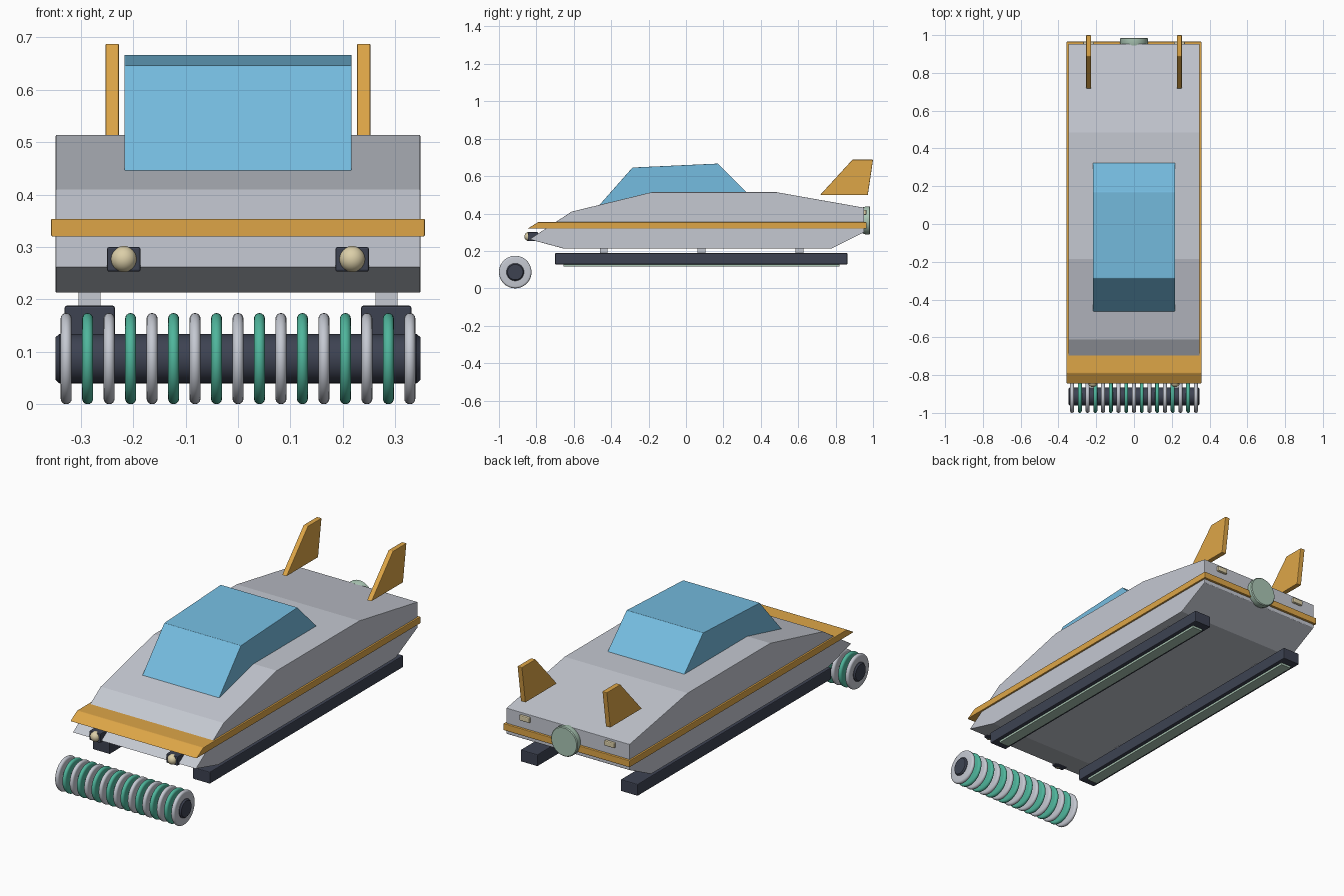
import bpy, bmesh, math

if "Cube" in bpy.data.objects:
    bpy.data.objects.remove(bpy.data.objects["Cube"])


def material(name, r, g, b):
    lin = [c / 12.92 if c < 0.04045 else ((c + 0.055) / 1.055) ** 2.4 for c in (r, g, b)]
    m = bpy.data.materials.new(name)
    m.diffuse_color = (*lin, 1)
    m.use_nodes = True
    m.node_tree.nodes["Principled BSDF"].inputs["Base Color"].default_value = m.diffuse_color
    return m


GREY = material("light grey", 0.77, 0.785, 0.82)
ORANGE = material("amber", 0.87, 0.65, 0.28)
BLUE = material("glass blue", 0.46, 0.74, 0.88)
DARK = material("dark slate", 0.24, 0.26, 0.32)
TEAL = material("teal", 0.31, 0.71, 0.61)
PALE = material("pale green", 0.67, 0.78, 0.71)
CREAM = material("cream", 0.86, 0.81, 0.66)


def finish(name, bm, mat, bevel=0, smooth=False):
    bmesh.ops.recalc_face_normals(bm, faces=bm.faces)
    me = bpy.data.meshes.new(name)
    bm.to_mesh(me)
    bm.free()
    me.materials.append(mat)
    ob = bpy.data.objects.new(name, me)
    bpy.context.collection.objects.link(ob)
    if bevel:
        mod = ob.modifiers.new("bevel", 'BEVEL')
        mod.width = bevel
        mod.segments = 2
    if smooth:
        bpy.ops.object.select_all(action='DESELECT')
        ob.select_set(True)
        bpy.context.view_layer.objects.active = ob
        bpy.ops.object.shade_smooth_by_angle(angle=math.radians(35))
    return ob


def prism(name, profile, x0, x1, mat, bevel=0):
    """Extrude a (y, z) side profile from x0 to x1."""
    bm = bmesh.new()
    a = [bm.verts.new((x0, y, z)) for y, z in profile]
    b = [bm.verts.new((x1, y, z)) for y, z in profile]
    bm.faces.new(a)
    bm.faces.new(b[::-1])
    for i in range(len(a)):
        j = (i + 1) % len(a)
        bm.faces.new((a[i], a[j], b[j], b[i]))
    return finish(name, bm, mat, bevel)


def box(name, x0, x1, y0, y1, z0, z1, mat, bevel=0):
    return prism(name, [(y0, z0), (y1, z0), (y1, z1), (y0, z1)], x0, x1, mat, bevel)


def lathe(name, profile, centre, axis, mat, steps=48, closed=False):
    """Spin an (along axis, radius) profile round the x or y axis."""
    bm = bmesh.new()
    rings = []
    for i in range(steps):
        t = 2 * math.pi * i / steps
        c, s = math.cos(t), math.sin(t)
        ring = []
        for u, r in profile:
            p = (u, r * c, r * s) if axis == 'x' else (r * c, u, r * s)
            ring.append(bm.verts.new([p[k] + centre[k] for k in range(3)]))
        rings.append(ring)
    n = len(profile)
    for i in range(steps):
        p, q = rings[i], rings[(i + 1) % steps]
        for j in range(n if closed else n - 1):
            k = (j + 1) % n
            bm.faces.new((p[j], p[k], q[k], q[j]))
    if not closed:
        bm.faces.new([r[0] for r in rings])
        bm.faces.new([r[-1] for r in rings])
    return finish(name, bm, mat, smooth=True)


# Wedge body
prism("body", [(-0.837, 0.262), (-0.655, 0.213), (0.778, 0.213), (0.953, 0.30), (0.953, 0.431),
               (0.484, 0.514), (-0.184, 0.514), (-0.612, 0.41)], -0.348, 0.348, GREY, 0.002)

# Trim belt all round, with sloped leading lip
prism("trim_belt", [(-0.846, 0.32), (0.965, 0.32), (0.965, 0.354), (-0.79, 0.354)],
      -0.357, 0.357, ORANGE, 0.003)

# Glass canopy
prism("canopy", [(-0.466, 0.442), (-0.286, 0.646), (0.17, 0.667), (0.327, 0.51), (0.3, 0.47),
                 (-0.18, 0.47)], -0.217, 0.217, BLUE, 0.002)

# Roller drum with alternating rounded rings
CY, CZ, R = -0.913, 0.087, 0.087
lathe("roller_drum", [(-0.348, 0.041), (-0.341, 0.047), (0.341, 0.047), (0.348, 0.041)],
      (0, CY, CZ), 'x', DARK)
w = 0.0105
ring_profile = [(-w, 0.042)]
ring_profile += [(w * math.sin(a), R - w + w * math.cos(a))
                 for a in [math.radians(-90 + 22.5 * i) for i in range(9)]]
ring_profile += [(w, 0.042)]
for i in range(17):
    lathe(f"roller_ring_{i + 1}", ring_profile, ((i - 8) * 0.041, CY, CZ), 'x',
          TEAL if i % 2 else GREY, closed=True)

# Rear round thruster plate
lathe("rear_disc", [(0.945, 0.07), (0.962, 0.075), (0.981, 0.075), (0.985, 0.071)],
      (0, 0, 0.363), 'y', PALE)

for s, side in ((-1, "left"), (1, "right")):
    # Tail fins
    x = s * 0.24
    prism(f"{side}_fin", [(0.716, 0.498), (0.972, 0.498), (1.0, 0.688), (0.89, 0.688)],
          x - 0.013, x + 0.013, ORANGE, 0.003)
    # Tail lights
    box(f"{side}_tail_light", x - 0.029, x + 0.029, 0.945, 0.965, 0.393, 0.42, CREAM, 0.005)
    # Headlights in dark housings
    x = s * 0.218
    box(f"{side}_headlight_housing", x - 0.032, x + 0.032, -0.845, -0.79, 0.253, 0.30, DARK, 0.004)
    bm = bmesh.new()
    bmesh.ops.create_uvsphere(bm, u_segments=24, v_segments=16, radius=0.025)
    bmesh.ops.translate(bm, verts=bm.verts, vec=(x, -0.839, 0.277))
    finish(f"{side}_headlight", bm, CREAM, smooth=True)
    # Skid rails with glowing pad and struts
    x = s * 0.283
    box(f"{side}_skid", x - 0.048, x + 0.048, -0.70, 0.863, 0.128, 0.188, DARK, 0.004)
    box(f"{side}_skid_pad", x - 0.029, x + 0.029, -0.655, 0.822, 0.117, 0.135, PALE, 0.002)
    for i, y in enumerate((-0.44, 0.083, 0.606)):
        box(f"{side}_strut_{i + 1}", x - 0.021, x + 0.021, y - 0.021, y + 0.021, 0.18, 0.225, GREY)
